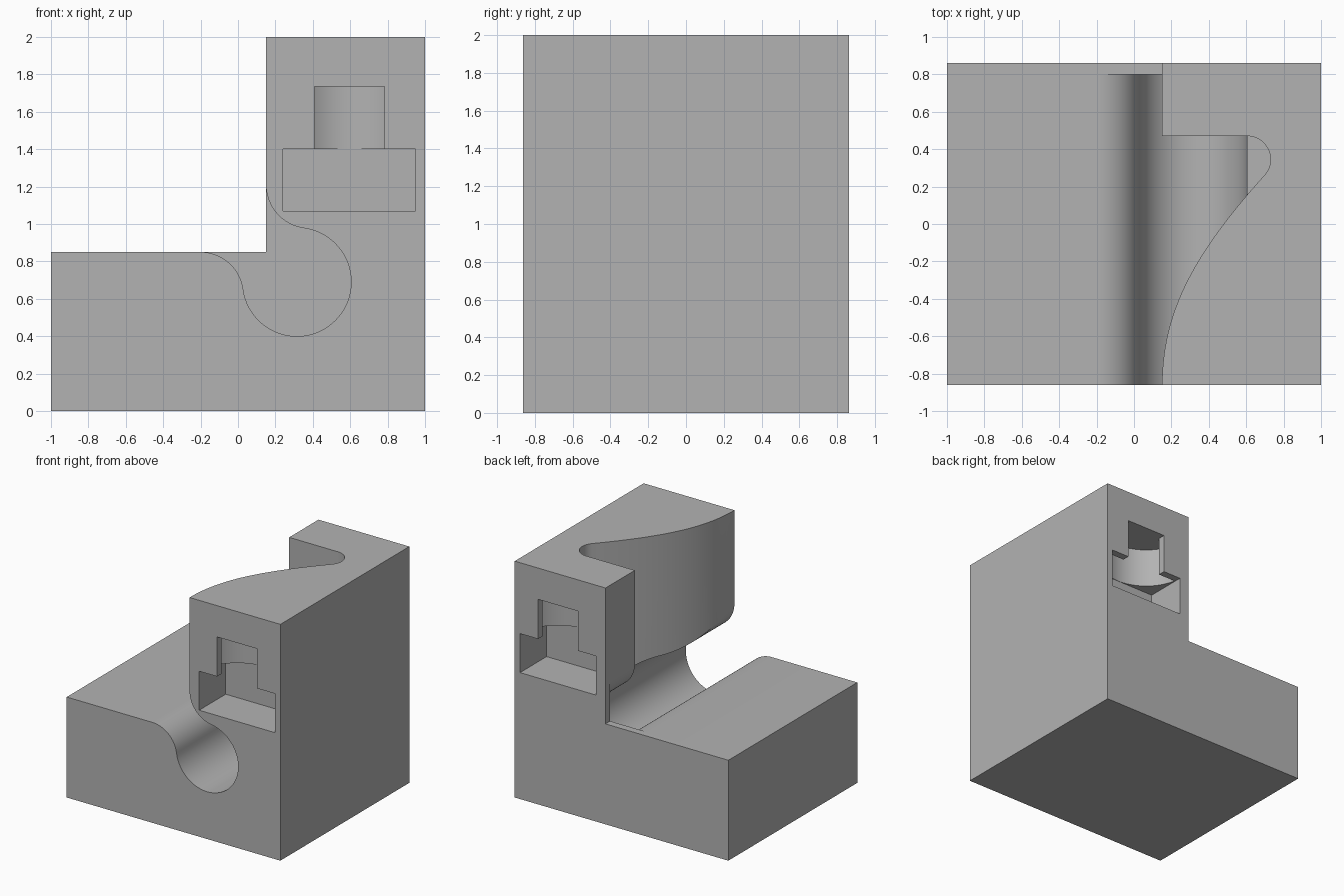
import bpy, bmesh
from math import cos, sin, radians, atan2, degrees
from mathutils import Vector

cube = bpy.data.objects.get("Cube")
if cube:
    bpy.data.objects.remove(cube, do_unlink=True)

HALF = 0.862      # half depth of the block
WALL_X = 0.15     # face of the tall side
STEP_Z = 0.85     # top of the low side

grey = bpy.data.materials.new("plain grey")
grey.use_nodes = True
grey.diffuse_color = (0.45, 0.45, 0.45, 1)
grey.node_tree.nodes["Principled BSDF"].inputs["Base Color"].default_value = grey.diffuse_color


def arc(cx, cy, r, start, end, n):
    """Points along a circular arc, angles in degrees."""
    angles = [radians(start + (end - start) * i / n) for i in range(n + 1)]
    return [(cx + r * cos(a), cy + r * sin(a)) for a in angles]


def prism(name, points, axis, low, high):
    """Extrude a closed outline along y or z."""
    bm = bmesh.new()
    place = (lambda p: (p[0], low, p[1])) if axis == "y" else (lambda p: (p[0], p[1], low))
    face = bm.faces.new([bm.verts.new(place(p)) for p in points])
    new = bmesh.ops.extrude_face_region(bm, geom=[face])["geom"]
    shift = Vector((0, high - low, 0)) if axis == "y" else Vector((0, 0, high - low))
    bmesh.ops.translate(bm, vec=shift, verts=[v for v in new if isinstance(v, bmesh.types.BMVert)])
    bmesh.ops.recalc_face_normals(bm, faces=bm.faces)
    mesh = bpy.data.meshes.new(name)
    bm.to_mesh(mesh)
    bm.free()
    mesh.materials.append(grey)
    obj = bpy.data.objects.new(name, mesh)
    bpy.context.collection.objects.link(obj)
    return obj


def cut(target, cutter):
    """Subtract the cutter and remove it."""
    cutter.hide_render = True
    mod = target.modifiers.new("cut", "BOOLEAN")
    mod.operation, mod.solver, mod.object = "DIFFERENCE", "EXACT", cutter
    bpy.context.view_layer.objects.active = target
    bpy.ops.object.modifier_apply(modifier=mod.name)
    bpy.data.objects.remove(cutter, do_unlink=True)


# Stepped block
block = prism("stepped_block", [(-1, 0), (1, 0), (1, 2), (WALL_X, 2), (WALL_X, STEP_Z), (-1, STEP_Z)],
              "y", -HALF, HALF)

# Round channel with a rounded lip on each side, closed by a thin back wall
cx, cz, r = 0.315, 0.69, 0.29
lip_x, lip_z, lip_r = -0.2, 0.62, 0.23
up_r, up_z = 0.2346, 1.21
up_x = WALL_X + up_r
low_angle = degrees(atan2(cz - lip_z, cx - lip_x))
up_angle = degrees(atan2(up_z - cz, up_x - cx))
channel = arc(lip_x, lip_z, lip_r, 90, low_angle, 16)
channel += arc(cx, cz, r, 180 + low_angle, 360 + up_angle, 48)[1:]
channel += arc(up_x, up_z, up_r, 180 + up_angle, 180, 16)[1:]
channel.append((lip_x, up_z))
cut(block, prism("channel_cutter", channel, "y", -1, 0.8))

# Curved funnel opening down into the channel
turn = Vector((0.605, 0.345))
turn_r, turn_angle = 0.125, -42
end = Vector(arc(*turn, turn_r, turn_angle, 0, 1)[0])
tangent = Vector((-sin(radians(turn_angle)), cos(radians(turn_angle))))
p = [Vector((WALL_X, -HALF)), Vector((WALL_X, -0.46)), end - tangent * 0.55, end]
sweep = []
for i in range(33):
    t = i / 32
    s = 1 - t
    sweep.append(tuple(p[0] * s**3 + p[1] * 3 * s * s * t + p[2] * 3 * s * t * t + p[3] * t**3))
funnel = [(0.08, -1), (WALL_X, -1)] + sweep + arc(*turn, turn_r, turn_angle, 90, 20)[1:] + [(0.08, 0.47)]
cut(block, prism("funnel_cutter", funnel, "z", cz, 2.2))

# Keyhole sockets, front and back: a wide mouth below, a narrow slot with a round pocket above
mid, half_w, slot_w, lip = 0.595, 0.355, 0.187, 0.062
side = degrees(atan2(lip, half_w))
for sign in (-1, 1):
    def inward(points):
        return [(x, sign * (HALF - d)) for x, d in points]
    mouth = [(mid - half_w, -0.1), (mid + half_w, -0.1), (mid + half_w, half_w), (mid - half_w, half_w)]
    cut(block, prism("mouth_cutter", inward(mouth), "z", 1.07, 1.4))
    pocket = [(mid + slot_w, -0.1), (mid + slot_w, lip)]
    pocket += arc(mid, 0, half_w - 0.002, side, 180 - side, 32)
    pocket += [(mid - slot_w, lip), (mid - slot_w, -0.1)]
    cut(block, prism("pocket_cutter", inward(pocket), "z", 1.25, 1.735))

# Smooth curves, sharp edges
bpy.ops.object.select_all(action="DESELECT")
block.select_set(True)
bpy.context.view_layer.objects.active = block
bpy.ops.object.shade_smooth_by_angle(angle=radians(30))
